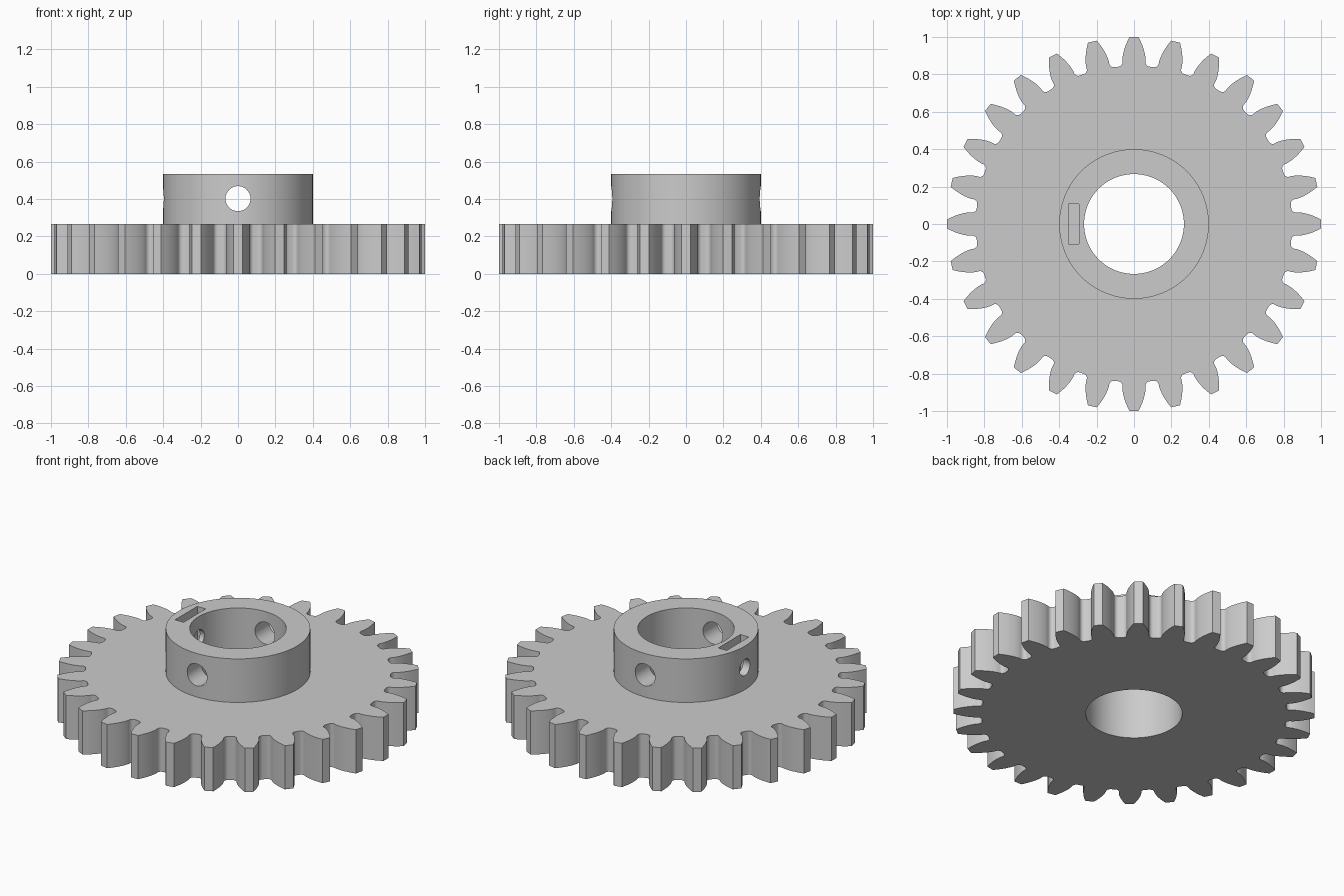
import bpy
import bmesh
from math import pi, tan, acos, cos, sin, sqrt, radians
from mathutils import Matrix

if "Cube" in bpy.data.objects:
    bpy.data.objects.remove(bpy.data.objects["Cube"], do_unlink=True)

TEETH = 28
TIP, BASE, ROOT = 1.0, 0.877, 0.845
PLATE_H, TOTAL_H = 0.267, 0.533
HUB_R, BORE_R = 0.4, 0.267
HOLE_Z = 0.402

metal = bpy.data.materials.new("light grey")
metal.use_nodes = True
grey = (0.6, 0.6, 0.6, 1)
metal.diffuse_color = grey
metal.node_tree.nodes["Principled BSDF"].inputs["Base Color"].default_value = grey


def make_object(name, bm):
    bmesh.ops.recalc_face_normals(bm, faces=bm.faces)
    mesh = bpy.data.meshes.new(name)
    bm.to_mesh(mesh)
    bm.free()
    obj = bpy.data.objects.new(name, mesh)
    bpy.context.collection.objects.link(obj)
    mesh.materials.append(metal)
    return obj


def cylinder(name, radius, start, end, axis="Z", segments=96, offset=(0, 0, 0)):
    bm = bmesh.new()
    bmesh.ops.create_cone(bm, cap_ends=True, segments=segments, radius1=radius,
                          radius2=radius, depth=end - start)
    bm.transform(Matrix.Translation((0, 0, (start + end) / 2)))
    if axis != "Z":
        turn = pi / 2 if axis == "X" else -pi / 2
        bm.transform(Matrix.Rotation(turn, 4, "Y" if axis == "X" else "X"))
    bm.transform(Matrix.Translation(offset))
    return make_object(name, bm)


def box(name, low, high):
    bm = bmesh.new()
    bmesh.ops.create_cube(bm, size=1)
    for v in bm.verts:
        v.co = [a if c < 0 else b for c, a, b in zip(v.co, low, high)]
    return make_object(name, bm)


def combine(target, other, operation):
    mod = target.modifiers.new(operation.lower(), "BOOLEAN")
    mod.operation, mod.solver, mod.object = operation, "EXACT", other
    bpy.context.view_layer.objects.active = target
    bpy.ops.object.modifier_apply(modifier=mod.name)
    bpy.data.objects.remove(other, do_unlink=True)


def half_angle(r):
    """Half the angular tooth thickness on an involute flank at radius r."""
    involute = lambda a: tan(a) - a
    return pi / (2 * TEETH) + involute(radians(20)) - involute(acos(BASE / r))


# Half tooth outline as (radius, angle): rounded root, then involute flank
pitch = 2 * pi / TEETH
base_half = half_angle(BASE)
fillet = 0.023
half_tooth = []
for i in range(6):
    a = i / 5 * pi / 2
    half_tooth.append((ROOT + fillet * (1 - cos(a)),
                       base_half + fillet / ROOT * (1 - sin(a))))
for i in range(9):
    r = BASE + (TIP - BASE) * (i / 8) ** 1.5
    half_tooth.append((r, half_angle(r)))
tooth = [(r, -a) for r, a in half_tooth] + [(r, a) for r, a in reversed(half_tooth)]

# Toothed wheel
bm = bmesh.new()
outline = [bm.verts.new((r * cos(a + k * pitch), r * sin(a + k * pitch), 0))
           for k in range(TEETH) for r, a in tooth]
face = bm.faces.new(outline)
top = bmesh.ops.extrude_face_region(bm, geom=[face])["geom"]
bmesh.ops.translate(bm, vec=(0, 0, PLATE_H),
                    verts=[g for g in top if isinstance(g, bmesh.types.BMVert)])
gear = make_object("gear_wheel_with_hub", bm)

# Raised hub and centre bore
combine(gear, cylinder("hub", HUB_R, 0.1, TOTAL_H), "UNION")
combine(gear, cylinder("bore_cutter", BORE_R, -0.2, 0.8), "DIFFERENCE")

# Cross hole through the hub, front to back
combine(gear, cylinder("cross_hole_cutter", 0.067, -0.6, 0.6, "Y", 40,
                       (0, 0, HOLE_Z)), "DIFFERENCE")

# Smaller screw hole in one side, with a nut slot open at the top
combine(gear, cylinder("screw_hole_cutter", 0.05, -0.6, 0, "X", 40,
                       (0, 0, HOLE_Z)), "DIFFERENCE")
combine(gear, box("nut_slot_cutter", (-0.35, -0.107, 0.29), (-0.293, 0.107, 0.7)),
        "DIFFERENCE")

bpy.ops.object.select_all(action="DESELECT")
gear.select_set(True)
bpy.context.view_layer.objects.active = gear
bpy.ops.object.shade_smooth_by_angle(angle=radians(30))
